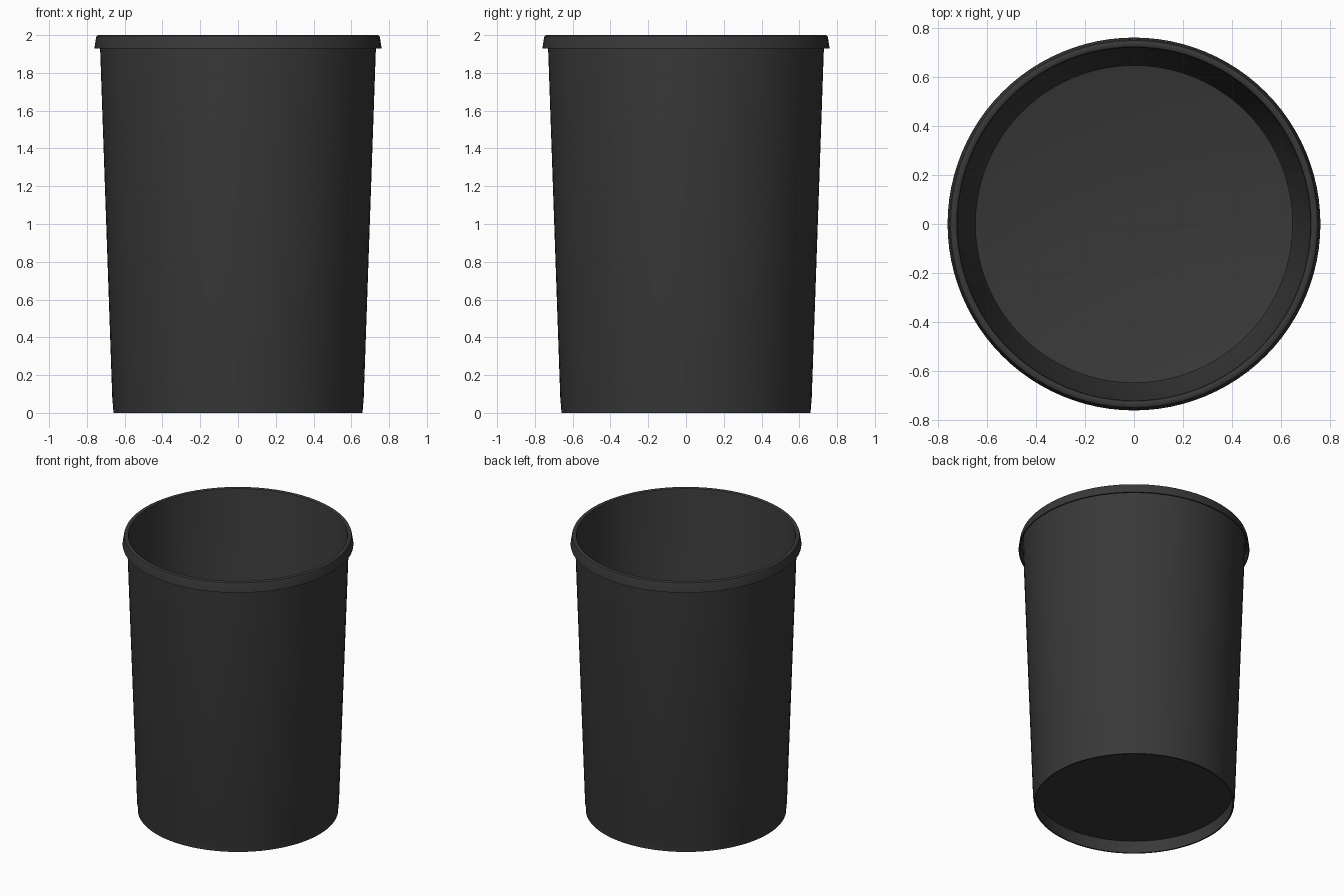
import bpy, bmesh
from math import cos, sin, pi

if "Cube" in bpy.data.objects:
    bpy.data.objects.remove(bpy.data.objects["Cube"])

SIDES = 96

# Closed cross-section (radius, height): inside floor, up the wall, over the lip,
# down the outside and under the recessed base
PROFILE = [
    (0.0, 0.10), (0.640, 0.10), (0.647, 0.103), (0.651, 0.112),
    (0.719, 1.985), (0.722, 1.996), (0.728, 2.0),
    (0.740, 2.0), (0.748, 1.996), (0.752, 1.985),
    (0.760, 1.93), (0.752, 1.93), (0.745, 1.98), (0.732, 1.985),
    (0.730, 1.93), (0.665, 0.06), (0.661, 0.04), (0.660, 0.0),
    (0.650, 0.0), (0.650, 0.088), (0.0, 0.088),
]


def lathe(name, profile):
    bm = bmesh.new()
    rings = []
    for r, z in profile:
        n = SIDES if r > 0 else 1
        rings.append([bm.verts.new((r * cos(2 * pi * i / SIDES),
                                    r * sin(2 * pi * i / SIDES), z)) for i in range(n)])
    for a, b in zip(rings, rings[1:]):
        for i in range(SIDES):
            j = (i + 1) % SIDES
            quad = [a[i % len(a)], a[j % len(a)], b[j % len(b)], b[i % len(b)]]
            bm.faces.new(list(dict.fromkeys(quad)))
    bmesh.ops.recalc_face_normals(bm, faces=bm.faces)
    mesh = bpy.data.meshes.new(name)
    bm.to_mesh(mesh)
    bm.free()
    obj = bpy.data.objects.new(name, mesh)
    bpy.context.collection.objects.link(obj)
    return obj


# Tapered waste bin with overhanging rim
bin_body = lathe("bin_body", PROFILE)
mat = bpy.data.materials.new("dark_plastic")
mat.diffuse_color = (0.04, 0.04, 0.04, 1)
mat.use_nodes = True
mat.node_tree.nodes["Principled BSDF"].inputs["Base Color"].default_value = mat.diffuse_color
bin_body.data.materials.append(mat)

bpy.context.view_layer.objects.active = bin_body
bin_body.select_set(True)
bpy.ops.object.shade_smooth_by_angle(angle=0.6)
